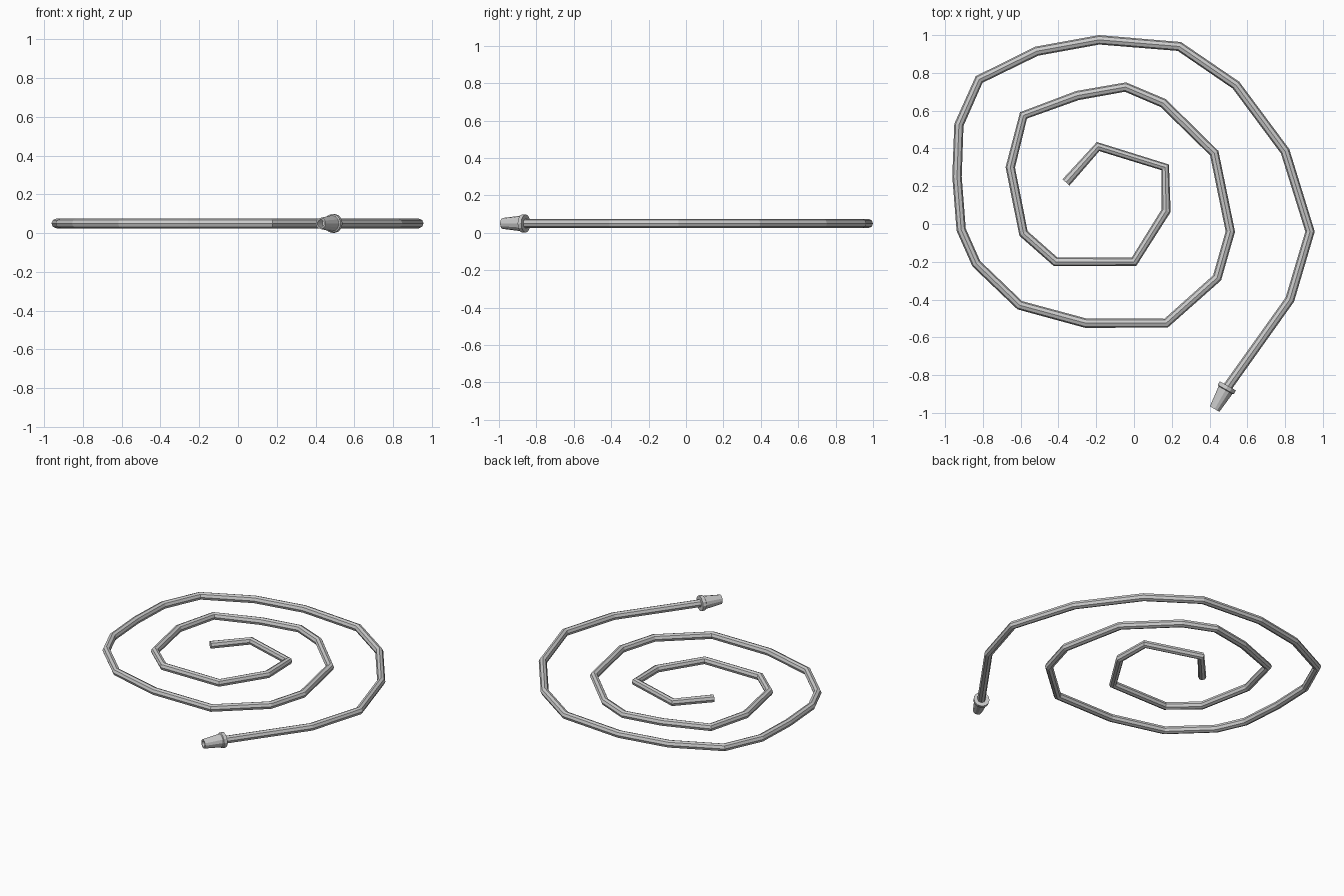
import bpy, bmesh, math
from mathutils import Vector

if "Cube" in bpy.data.objects:
    bpy.data.objects.remove(bpy.data.objects["Cube"])

Z = 0.05          # height of the hose centre line
R = 0.025         # hose radius
SIDES = 12        # nozzle sides

# Hose centre line, from the inner end outwards
path = [(-.36, .22), (-.19, .41), (.165, .30), (.17, .07), (0, -.20),
        (-.415, -.20), (-.585, -.05), (-.655, .30), (-.585, .575), (-.30, .68),
        (-.045, .725), (.155, .64), (.425, .375), (.51, -.04), (.44, -.285),
        (.17, -.525), (-.255, -.525), (-.605, -.43), (-.835, -.21), (-.915, -.03),
        (-.937, .25), (-.927, .525), (-.82, .765), (-.515, .915), (-.185, .975),
        (.24, .94), (.54, .735), (.80, .385), (.932, -.04), (.825, -.40),
        (.49, -.87)]

# Hose: straight segments with a round bevel
curve = bpy.data.curves.new("hose", 'CURVE')
curve.dimensions = '3D'
curve.bevel_depth = R
curve.bevel_resolution = 2
curve.use_fill_caps = True
spline = curve.splines.new('POLY')
spline.points.add(len(path) - 1)
for p, (x, y) in zip(spline.points, path):
    p.co = (x, y, Z, 1)
spline.use_smooth = False
hose = bpy.data.objects.new("hose", curve)
bpy.context.collection.objects.link(hose)
bpy.context.view_layer.objects.active = hose
hose.select_set(True)
bpy.ops.object.convert(target='MESH')

# Nozzle: lathed profile (distance along axis, radius) with a hollow mouth
start, tip = Vector((.497, -.857, Z)), Vector((.427, -.98, Z))
axis = tip - start
length = axis.length
profile = [(0, R * .9), (0, .049), (.022, .049), (.026, .042), (length, .029),
           (length, .02), (length - .05, .02)]
bm = bmesh.new()
rings = []
for d, r in profile:
    rings.append([bm.verts.new((r * math.cos(a), r * math.sin(a), d))
                  for a in (2 * math.pi * i / SIDES for i in range(SIDES))])
for a, b in zip(rings, rings[1:]):
    for i in range(SIDES):
        j = (i + 1) % SIDES
        bm.faces.new((a[i], a[j], b[j], b[i]))
bm.faces.new(rings[0][::-1])
bm.faces.new(rings[-1])
bmesh.ops.recalc_face_normals(bm, faces=bm.faces)
mesh = bpy.data.meshes.new("nozzle")
bm.to_mesh(mesh)
bm.free()
nozzle = bpy.data.objects.new("nozzle", mesh)
nozzle.location = start
nozzle.rotation_euler = axis.to_track_quat('Z', 'Y').to_euler()
bpy.context.collection.objects.link(nozzle)
